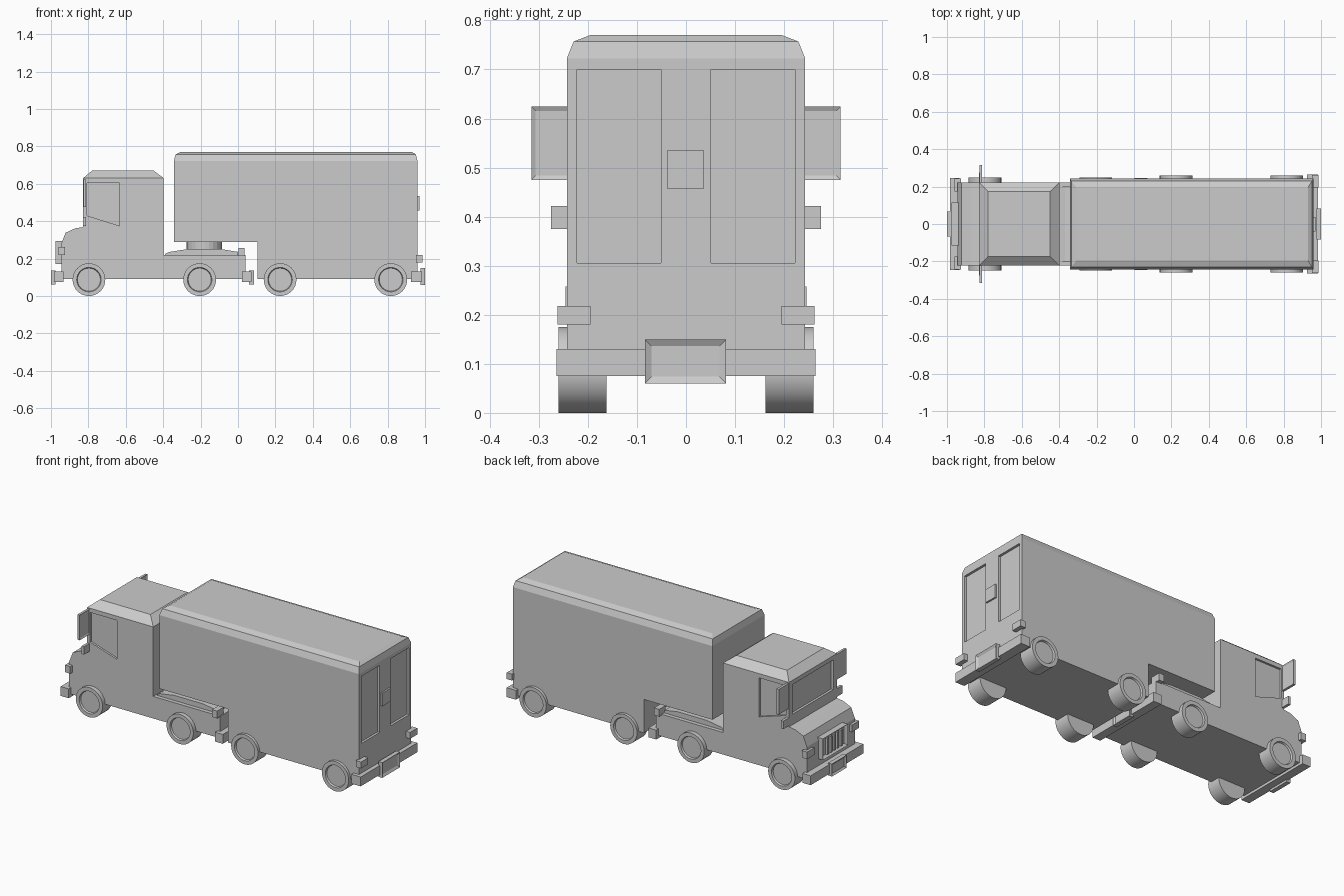
import bpy, bmesh, math
from mathutils import Vector, Matrix

if "Cube" in bpy.data.objects:
    bpy.data.objects.remove(bpy.data.objects["Cube"])


def finish(name, bm):
    bmesh.ops.recalc_face_normals(bm, faces=bm.faces[:])
    me = bpy.data.meshes.new(name)
    bm.to_mesh(me)
    bm.free()
    ob = bpy.data.objects.new(name, me)
    bpy.context.collection.objects.link(ob)
    return ob


def box(name, x, y, z, frame=None, inset=0.015, depth=0.008):
    """Box from ranges; frame=+1/-1 sinks a panel into the face on that x side."""
    bm = bmesh.new()
    bmesh.ops.create_cube(bm, size=1)
    for v in bm.verts:
        v.co = Vector((r[0] + (c + 0.5) * (r[1] - r[0]) for c, r in zip(v.co, (x, y, z))))
    bm.normal_update()
    if frame:
        face = [f for f in bm.faces if f.normal.x * frame > 0.9]
        bmesh.ops.inset_individual(bm, faces=face, thickness=inset)
        for v in face[0].verts:
            v.co.x -= frame * depth
    return finish(name, bm)


def pair(name, x, y, z, **kw):
    box(name + "_left", x, y, z, **kw)
    box(name + "_right", x, (-y[1], -y[0]), z, **kw)


def prism(name, pts, y0, y1, caps=()):
    """Extrude an x-z profile across y, then taper its highest face with roof caps."""
    bm = bmesh.new()
    base = bm.faces.new([bm.verts.new((px, y0, pz)) for px, pz in pts])
    res = bmesh.ops.extrude_face_region(bm, geom=[base], use_keep_orig=True)
    for v in res["geom"]:
        if isinstance(v, bmesh.types.BMVert):
            v.co.y = y1
    bmesh.ops.recalc_face_normals(bm, faces=bm.faces[:])
    for x0, x1, hw, z in caps:
        top = max(bm.faces, key=lambda f: f.calc_center_median().z + 10 * (f.normal.z > 0.9 and
                  f.calc_center_median().z > max(v.co.z for v in bm.verts) - 1e-4))
        mid = top.calc_center_median()
        res = bmesh.ops.extrude_face_region(bm, geom=[top])
        for v in res["geom"]:
            if isinstance(v, bmesh.types.BMVert):
                v.co = (x0 if v.co.x < mid.x else x1, -hw if v.co.y < 0 else hw, z)
        bmesh.ops.delete(bm, geom=[f for f in bm.faces if f == top], context='FACES_ONLY')
        bm.normal_update()
    return finish(name, bm)


def cut(target, cutter):
    m = target.modifiers.new("recess", 'BOOLEAN')
    m.operation = 'DIFFERENCE'
    m.solver = 'EXACT'
    m.object = cutter
    cutter.hide_render = True
    cutter.hide_viewport = True
    cutter.display_type = 'WIRE'


def wheel(name, x, side, outer):
    """Tyre with a sunken hub on its outer face."""
    bm = bmesh.new()
    w = outer - 0.162
    rot = Matrix.Rotation(math.radians(-90 * side), 4, 'X')
    mat = Matrix.Translation((x, side * (outer - w / 2), 0.0875)) @ rot
    bmesh.ops.create_cone(bm, cap_ends=True, segments=32, radius1=0.0875, radius2=0.0875,
                          depth=w, matrix=mat)
    bm.normal_update()
    face = [f for f in bm.faces if f.normal.y * side > 0.9]
    bmesh.ops.inset_individual(bm, faces=face, thickness=0.022)
    bmesh.ops.inset_individual(bm, faces=face, thickness=0.004)
    for v in face[0].verts:
        v.co.y -= side * 0.01
    ob = finish(name, bm)
    bpy.context.view_layer.objects.active = ob
    ob.select_set(True)
    bpy.ops.object.shade_smooth_by_angle(angle=math.radians(30))
    ob.select_set(False)


# Cab with hood, bed and tapered roof
cab = prism("cab_body", [(-0.945, 0.09), (0.04, 0.09), (0.04, 0.22), (-0.397, 0.22),
                         (-0.397, 0.63), (-0.828, 0.63), (-0.828, 0.368), (-0.87, 0.362),
                         (-0.922, 0.338), (-0.945, 0.28)], -0.223, 0.223,
            [(-0.78, -0.45, 0.173, 0.67)])

# Trailer with two-step bevelled roof
trailer = prism("trailer_body", [(0.105, 0.09), (0.96, 0.09), (0.96, 0.722), (-0.343, 0.722),
                                 (-0.343, 0.288), (0.105, 0.288)], -0.243, 0.243,
                [(-0.334, 0.951, 0.229, 0.757), (-0.308, 0.93, 0.195, 0.77)])

# Recessed windows and rear doors
cut(cab, box("windshield_cutter", (-0.9, -0.814), (-0.19, 0.19), (0.43, 0.605)))
window = [(-0.808, 0.605), (-0.633, 0.605), (-0.633, 0.375), (-0.808, 0.43)]
for tag, s in (("left", 1), ("right", -1)):
    cut(cab, prism("window_cutter_" + tag, window, *sorted((s * 0.211, s * 0.3))))
    cut(trailer, box("door_cutter_" + tag, (0.946, 1.1), sorted((s * 0.051, s * 0.222)),
                     (0.305, 0.70)))
box("door_latch", (0.955, 0.97), (-0.039, 0.037), (0.457, 0.535))

# Coupling between cab and trailer
prism("coupling_ramp", [(-0.39, 0.215), (0.0, 0.215), (0.0, 0.236), (-0.085, 0.25),
                        (-0.275, 0.25), (-0.37, 0.235), (-0.39, 0.224)], -0.2, 0.2)
bm = bmesh.new()
bmesh.ops.create_cone(bm, cap_ends=True, segments=24, radius1=0.095, radius2=0.095,
                      depth=0.05, matrix=Matrix.Translation((-0.18, 0, 0.266)))
finish("coupling_plate", bm)

# Wheels
for i, (x, outer) in enumerate(((-0.797, 0.248), (-0.205, 0.248), (0.225, 0.26), (0.817, 0.26))):
    wheel(f"wheel_left_{i + 1}", x, 1, outer)
    wheel(f"wheel_right_{i + 1}", x, -1, outer)

# Bumpers and number plate holders
box("front_bumper", (-0.985, -0.932), (-0.246, 0.246), (0.075, 0.13))
box("front_plate", (-1.0, -0.975), (-0.068, 0.068), (0.062, 0.136), frame=-1)
box("cab_rear_bumper", (0.022, 0.073), (-0.246, 0.246), (0.075, 0.13))
box("cab_rear_plate", (0.06, 0.085), (-0.068, 0.068), (0.062, 0.136), frame=1)
box("rear_bumper", (0.925, 0.985), (-0.264, 0.264), (0.075, 0.13))
box("rear_plate", (0.975, 1.0), (-0.084, 0.082), (0.06, 0.15), frame=1, inset=0.02)

# Grille with bars
box("grille_frame", (-0.975, -0.935), (-0.115, 0.115), (0.17, 0.295), frame=-1, inset=0.018,
    depth=0.016)
for i in range(5):
    y = -0.065 + i * 0.0325
    box(f"grille_bar_{i + 1}", (-0.972, -0.955), (y - 0.007, y + 0.007), (0.185, 0.28))

# Lamps and mirrors
pair("headlight", (-0.96, -0.925), (0.175, 0.242), (0.22, 0.262))
pair("cab_rear_lamp", (0.003, 0.036), (0.185, 0.246), (0.215, 0.258))
pair("tail_lamp", (0.952, 0.986), (0.195, 0.262), (0.18, 0.218))
pair("side_lamp", (-0.828, -0.812), (0.21, 0.275), (0.375, 0.422))
pair("mirror", (-0.826, -0.812), (0.215, 0.315), (0.475, 0.624), frame=1, inset=0.012, depth=0.004)
